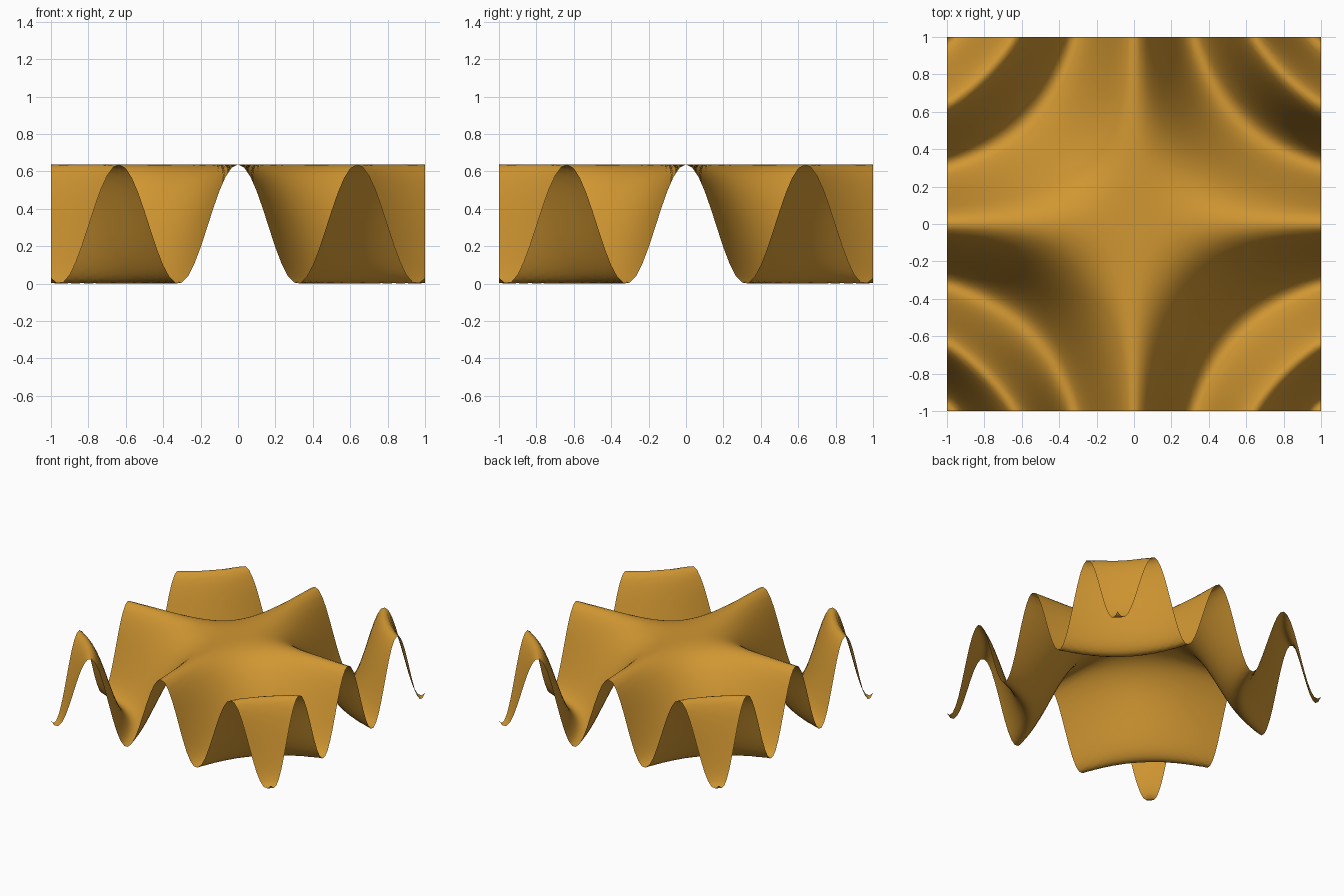
import bpy
import bmesh
import math

cube = bpy.data.objects.get("Cube")
if cube:
    bpy.data.objects.remove(cube, do_unlink=True)

CELLS = 60


def wave_height(x, y):
    """Cosine of the product of both axes, over a square of side 2 pi, scaled to 2 units."""
    return (1 + math.cos(math.pi ** 2 * x * y)) / math.pi


# Golden colour of the whole sheet
gold = bpy.data.materials.new("golden_ochre")
gold.use_nodes = True
colour = (0.64, 0.31, 0.032, 1)
gold.diffuse_color = colour
gold.node_tree.nodes["Principled BSDF"].inputs["Base Color"].default_value = colour

# Flat grid lifted into the wave
bm = bmesh.new()
bmesh.ops.create_grid(bm, x_segments=CELLS, y_segments=CELLS, size=1)
for v in bm.verts:
    v.co.z = wave_height(v.co.x, v.co.y)
bmesh.ops.triangulate(bm, faces=bm.faces[:], quad_method="SHORT_EDGE")
for f in bm.faces:
    f.smooth = True

mesh = bpy.data.meshes.new("wave_sheet")
bm.to_mesh(mesh)
bm.free()
mesh.materials.append(gold)
sheet = bpy.data.objects.new("wave_sheet", mesh)
bpy.context.collection.objects.link(sheet)
